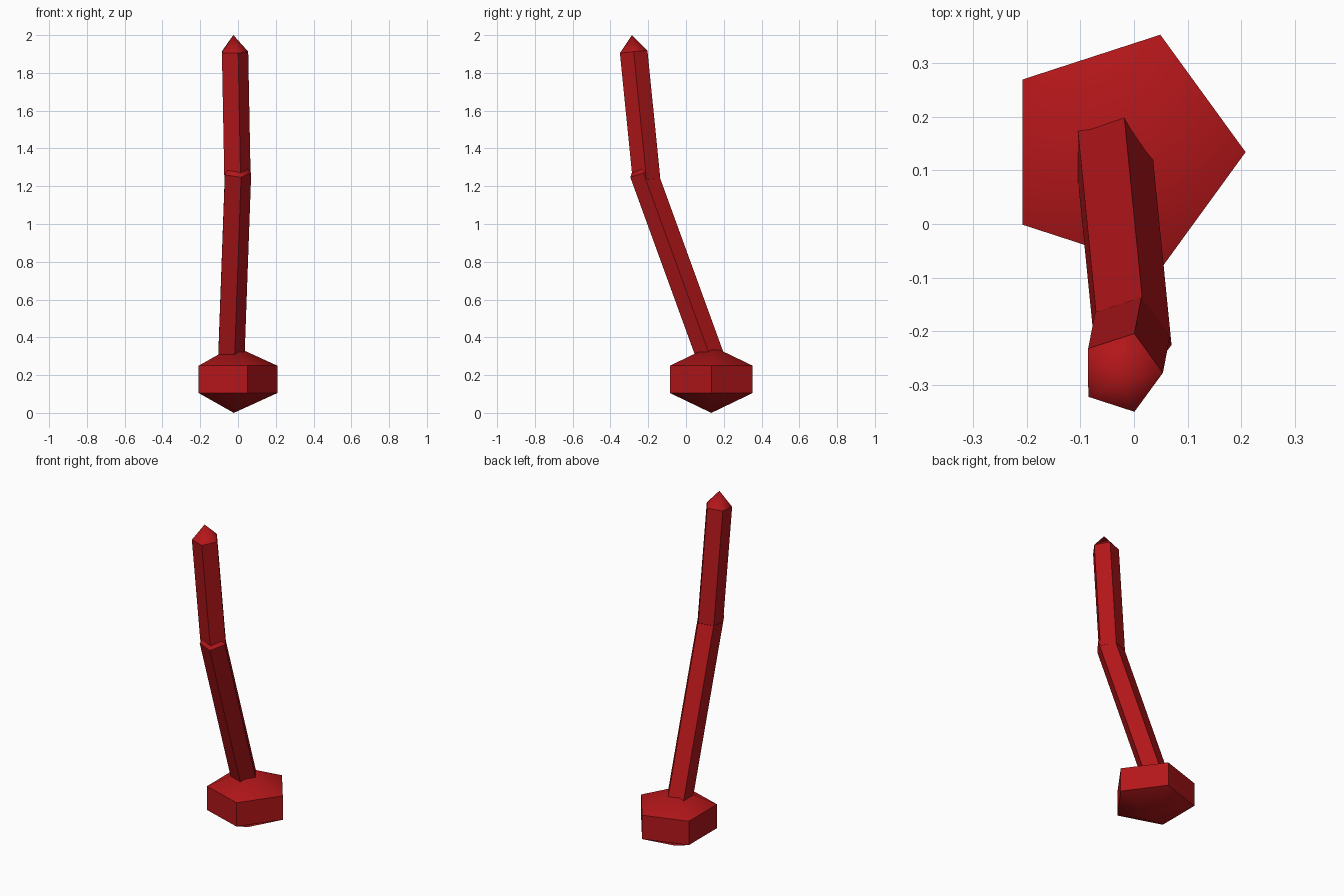
import bpy, bmesh
from math import cos, sin, tau
from mathutils import Vector

if "Cube" in bpy.data.objects:
    bpy.data.objects.remove(bpy.data.objects["Cube"])

red = bpy.data.materials.new("red")
red.diffuse_color = (0.45, 0.008, 0.01, 1)
red.use_nodes = True
red.node_tree.nodes["Principled BSDF"].inputs["Base Color"].default_value = red.diffuse_color


def capped_prism(name, bottom, top, radius, cap, sides=5):
    """Prism between two ring centres with a pointed, smooth-shaded cap on each end."""
    bottom, top = Vector(bottom), Vector(top)
    axis = (top - bottom).normalized()
    turn = Vector((0, 0, 1)).rotation_difference(axis)
    spokes = [turn @ Vector((radius * cos(tau * i / sides), radius * sin(tau * i / sides), 0))
              for i in range(sides)]
    bm = bmesh.new()
    low = [bm.verts.new(bottom + s) for s in spokes]
    high = [bm.verts.new(top + s) for s in spokes]
    tip_low = bm.verts.new(bottom - axis * cap)
    tip_high = bm.verts.new(top + axis * cap)
    for i in range(sides):
        j = (i + 1) % sides
        bm.faces.new((low[i], low[j], high[j], high[i]))
        bm.faces.new((high[i], high[j], tip_high)).smooth = True
        bm.faces.new((low[j], low[i], tip_low)).smooth = True
    # only the edges running to the tips stay smooth
    for e in bm.edges:
        e.smooth = tip_low in e.verts or tip_high in e.verts
    mesh = bpy.data.meshes.new(name)
    bm.to_mesh(mesh)
    bm.free()
    mesh.materials.append(red)
    obj = bpy.data.objects.new(name, mesh)
    bpy.context.collection.objects.link(obj)
    return obj


# wide pentagonal foot
capped_prism("base", (-0.022, 0.134, 0.105), (-0.022, 0.134, 0.25), 0.23, 0.105)
# leaning lower stem, sunk into the base
capped_prism("lower_stem", (-0.044, 0.146, 0.25), (-0.007, -0.226, 1.273), 0.077, 0.09)
# steeper upper stem, overlapping the lower one at the joint
capped_prism("upper_stem", (-0.010, -0.209, 1.235), (-0.023, -0.277, 1.911), 0.077, 0.09)
